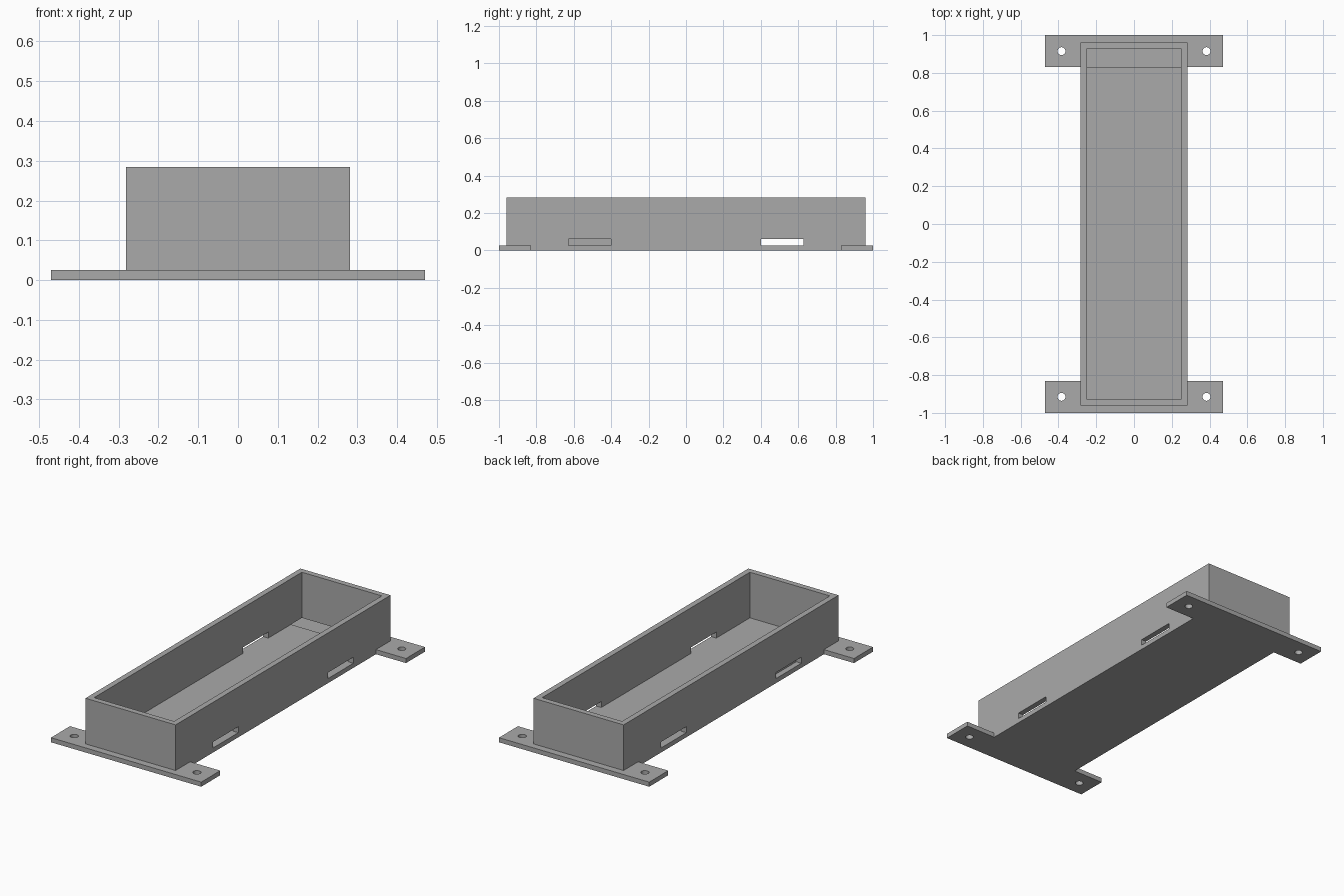
import bpy

if "Cube" in bpy.data.objects:
    bpy.data.objects.remove(bpy.data.objects["Cube"])

grey = bpy.data.materials.new("grey_plastic")
grey.diffuse_color = (0.4, 0.4, 0.4, 1)
grey.use_nodes = True
grey.node_tree.nodes["Principled BSDF"].inputs["Base Color"].default_value = grey.diffuse_color


def box(name, x0, x1, y0, y1, z0, z1):
    bpy.ops.mesh.primitive_cube_add(
        size=1, location=((x0 + x1) / 2, (y0 + y1) / 2, (z0 + z1) / 2))
    ob = bpy.context.object
    ob.name = name
    ob.scale = (x1 - x0, y1 - y0, z1 - z0)
    bpy.ops.object.transform_apply(location=True, rotation=False, scale=True)
    ob.data.materials.append(grey)
    return ob


def combine(target, tool, operation):
    """Apply a boolean to target and discard the tool."""
    mod = target.modifiers.new("boolean", 'BOOLEAN')
    mod.operation = operation
    mod.solver = 'EXACT'
    mod.object = tool
    bpy.context.view_layer.objects.active = target
    bpy.ops.object.modifier_apply(modifier=mod.name)
    bpy.data.objects.remove(tool, do_unlink=True)


FLOOR = 0.026   # thickness of the floor and of the mounting flanges

# Open tray with thin walls
tray = box("tray", -0.282, 0.282, -0.96, 0.96, 0, 0.284)
combine(tray, box("cavity", -0.25, 0.25, -0.928, 0.928, FLOOR, 0.4), 'DIFFERENCE')

for s in (-1, 1):
    # Mounting flange across each end, kept out of the cavity by its thickness
    y0, y1 = sorted((s * 0.83, s * 1.0))
    combine(tray, box("flange", -0.47, 0.47, y0, y1, 0, FLOOR), 'UNION')
    # Cable slots through both long walls, level with the floor
    y0, y1 = sorted((s * 0.40, s * 0.628))
    combine(tray, box("slot", -0.4, 0.4, y0, y1, FLOOR, 0.06), 'DIFFERENCE')

# Screw holes in the flange corners
for x in (-0.384, 0.384):
    for y in (-0.915, 0.915):
        bpy.ops.mesh.primitive_cylinder_add(
            vertices=32, radius=0.021, depth=0.2, location=(x, y, 0))
        hole = bpy.context.object
        hole.data.materials.append(grey)
        combine(tray, hole, 'DIFFERENCE')

bpy.context.view_layer.objects.active = tray
tray.select_set(True)
bpy.ops.object.shade_smooth_by_angle()
